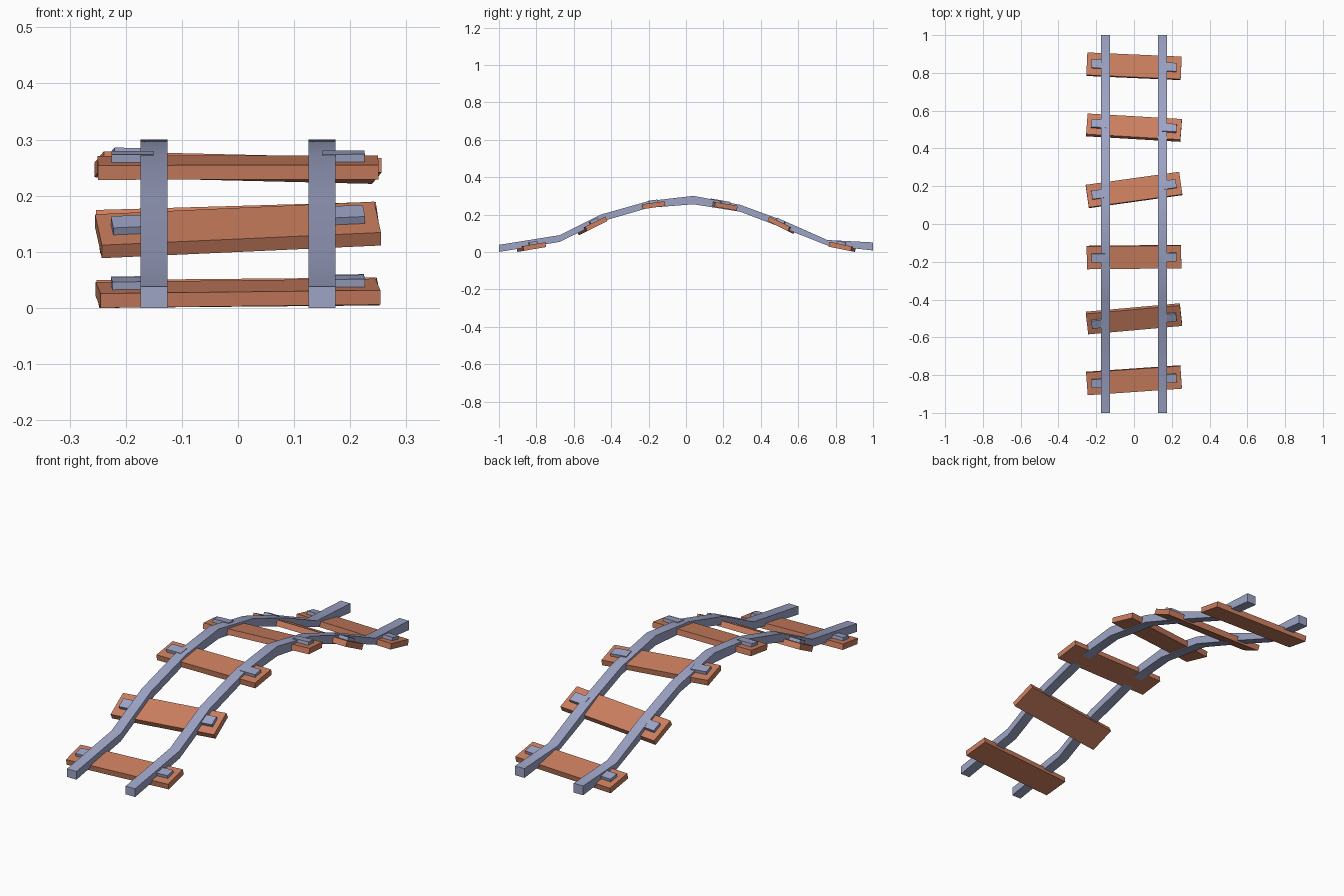
import bpy, bmesh, math
from mathutils import Matrix, Vector

cube = bpy.data.objects.get("Cube")
if cube:
    bpy.data.objects.remove(cube, do_unlink=True)


def material(name, rgb):
    m = bpy.data.materials.new(name)
    m.use_nodes = True
    m.diffuse_color = (*rgb, 1)
    m.node_tree.nodes["Principled BSDF"].inputs["Base Color"].default_value = (*rgb, 1)
    return m


steel = material("blue_grey_steel", (0.34, 0.37, 0.56))
wood = material("orange_wood", (0.60, 0.21, 0.115))


def finish(name, bm, mat):
    bmesh.ops.recalc_face_normals(bm, faces=bm.faces)
    mesh = bpy.data.meshes.new(name)
    bm.to_mesh(mesh)
    bm.free()
    mesh.materials.append(mat)
    obj = bpy.data.objects.new(name, mesh)
    bpy.context.collection.objects.link(obj)
    return obj


def box(name, size, centre, frame, mat):
    bm = bmesh.new()
    bmesh.ops.create_cube(bm, size=1)
    bmesh.ops.scale(bm, vec=size, verts=bm.verts)
    bmesh.ops.translate(bm, vec=centre, verts=bm.verts)
    bmesh.ops.transform(bm, matrix=frame, verts=bm.verts)
    return finish(name, bm, mat)


# Rails: a square bar swept over the hump (y, bottom z, top z)
PATH = [(-1, 0, 0.038), (-0.675, 0.054, 0.09), (-0.455, 0.162, 0.2),
        (-0.2, 0.236, 0.272), (0.04, 0.255, 0.3), (0.29, 0.215, 0.252),
        (0.53, 0.124, 0.164), (0.755, 0.035, 0.064), (1, 0.008, 0.051)]


def rail(name, x, half=0.024):
    bm = bmesh.new()
    rings = [[bm.verts.new((x + sx * half, y, z))
              for sx, z in ((-1, lo), (1, lo), (1, hi), (-1, hi))]
             for y, lo, hi in PATH]
    for a, b in zip(rings, rings[1:]):
        for i in range(4):
            j = (i + 1) % 4
            bm.faces.new((a[i], a[j], b[j], b[i]))
    bm.faces.new(rings[0])
    bm.faces.new(rings[-1])
    obj = finish(name, bm, steel)
    bpy.ops.object.select_all(action="DESELECT")
    obj.select_set(True)
    bpy.context.view_layer.objects.active = obj
    bpy.ops.object.shade_smooth_by_angle(angle=math.radians(35))


rail("left_rail", 0.15)
rail("right_rail", -0.15)

# Crooked sleepers, each with two fixing plates (y, z, pitch, yaw)
SLEEPERS = [(-0.827, 0.026, 0.17, 0.07), (-0.502, 0.139, 0.47, 0.10),
            (-0.175, 0.25, 0.14, 0.01), (0.18, 0.25, -0.17, 0.14),
            (0.51, 0.143, -0.46, -0.065), (0.835, 0.027, -0.2, -0.045)]

for n, (y, z, pitch, yaw) in enumerate(SLEEPERS, 1):
    frame = (Matrix.Translation((0, y, z)) @ Matrix.Rotation(pitch, 4, "X")
             @ Matrix.Rotation(yaw, 4, "Z"))
    box(f"sleeper_{n}", (0.5, 0.122, 0.026), Vector(), frame, wood)
    for side, sx in (("left", 1), ("right", -1)):
        box(f"{side}_plate_{n}", (0.075, 0.046, 0.016),
            Vector((sx * 0.188, 0, 0.019)), frame, steel)
